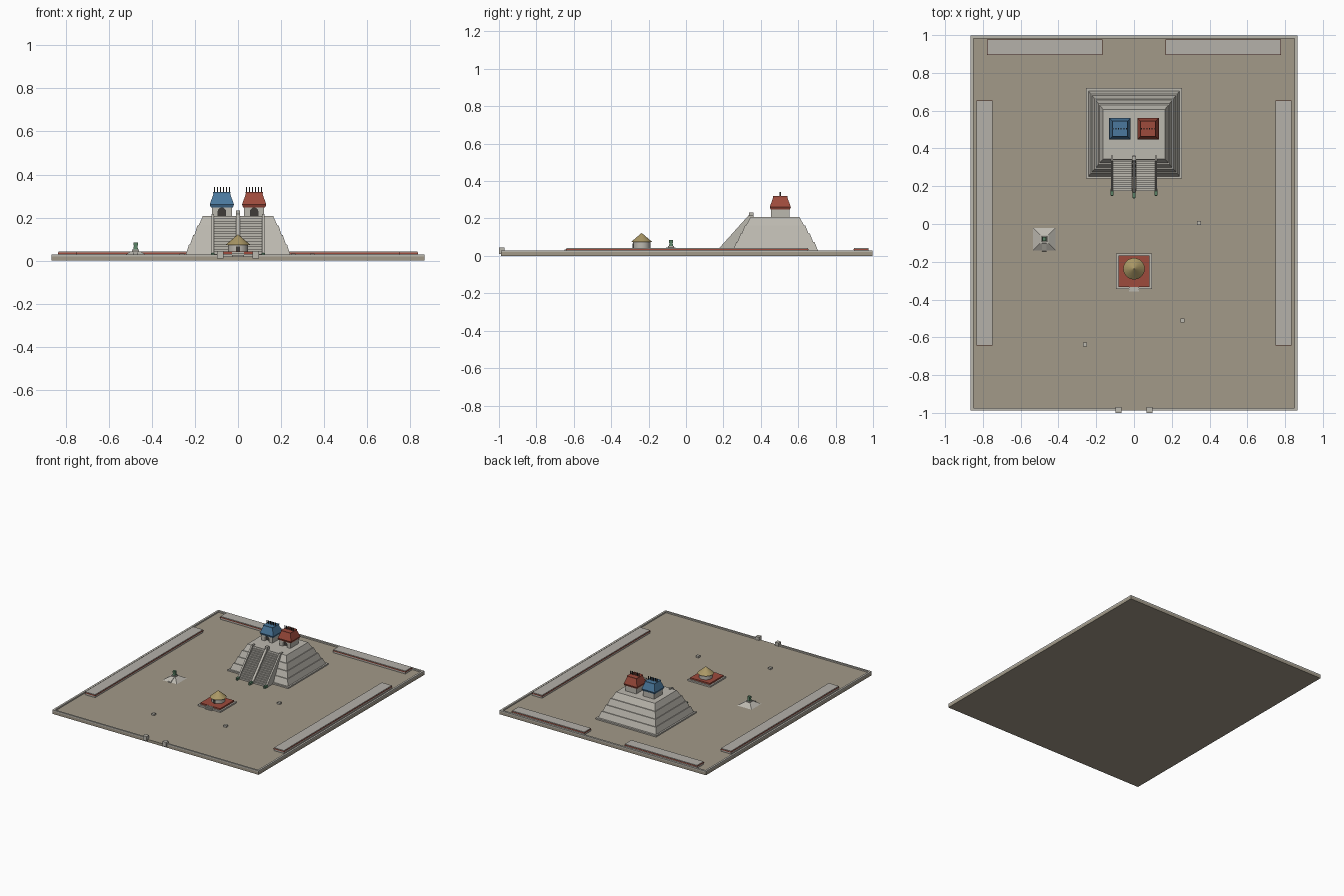
import bpy, bmesh, math
from mathutils import Vector

if "Cube" in bpy.data.objects:
    bpy.data.objects.remove(bpy.data.objects["Cube"])

def mat(name, c):
    m = bpy.data.materials.new(name)
    m.diffuse_color = (*c, 1)
    m.use_nodes = True
    m.node_tree.nodes["Principled BSDF"].inputs["Base Color"].default_value = m.diffuse_color
    return m

GROUND = mat("earth", (0.36, 0.32, 0.25))
STONE = mat("stone", (0.50, 0.48, 0.43))
PALE = mat("pale_stone", (0.46, 0.44, 0.40))
DARK = mat("dark", (0.05, 0.045, 0.04))
RED = mat("red", (0.34, 0.07, 0.045))
BLUE = mat("blue", (0.07, 0.19, 0.34))
THATCH = mat("thatch", (0.40, 0.31, 0.13))
GREEN = mat("green", (0.10, 0.22, 0.13))

def finish(name, bm, m):
    bmesh.ops.recalc_face_normals(bm, faces=bm.faces)
    me = bpy.data.meshes.new(name)
    bm.to_mesh(me)
    bm.free()
    ob = bpy.data.objects.new(name, me)
    bpy.context.collection.objects.link(ob)
    me.materials.append(m)
    return ob

def frustum(name, m, b, t, z0, z1):
    """Tapered block; b and t are (x0, x1, y0, y1) at bottom and top."""
    bm = bmesh.new()
    bmesh.ops.create_cube(bm, size=2)
    for v in bm.verts:
        r, z = (t, z1) if v.co.z > 0 else (b, z0)
        v.co = (r[1] if v.co.x > 0 else r[0], r[3] if v.co.y > 0 else r[2], z)
    return finish(name, bm, m)

def box(name, m, x0, x1, y0, y1, z0, z1):
    return frustum(name, m, (x0, x1, y0, y1), (x0, x1, y0, y1), z0, z1)

def sq(cx, cy, h):
    return (cx - h, cx + h, cy - h, cy + h)

def prism(name, m, pts, a, b, axis):
    """Extrude a (horizontal, z) profile from a to b along axis x or y."""
    bm = bmesh.new()
    vs = [bm.verts.new((a, p, z) if axis == 'x' else (p, a, z)) for p, z in pts]
    f = bm.faces.new(vs)
    r = bmesh.ops.extrude_face_region(bm, geom=[f])
    d = Vector((b - a, 0, 0)) if axis == 'x' else Vector((0, b - a, 0))
    bmesh.ops.translate(bm, verts=[v for v in r["geom"] if isinstance(v, bmesh.types.BMVert)], vec=d)
    return finish(name, bm, m)

def cone(name, m, x, y, r0, r1, z0, z1, n=24):
    bm = bmesh.new()
    bmesh.ops.create_cone(bm, cap_ends=True, segments=n, radius1=r0, radius2=r1, depth=z1 - z0)
    bmesh.ops.translate(bm, verts=bm.verts, vec=(x, y, (z0 + z1) / 2))
    ob = finish(name, bm, m)
    for p in ob.data.polygons:
        p.use_smooth = len(p.vertices) <= 4
    return ob

G = 0.02   # ground level

# Plaza and low enclosure wall with a front gate
box("plaza_ground", GROUND, -0.865, 0.865, -0.988, 0.997, 0, G)
box("wall_back", STONE, -0.865, 0.865, 0.982, 0.997, G, 0.03)
for s in (-1, 1):
    xs = sorted((s * 0.85, s * 0.865))
    box("wall_side", STONE, *xs, -0.988, 0.982, G, 0.03)
    xs = sorted((s * 0.08, s * 0.85))
    box("wall_front", STONE, *xs, -0.988, -0.975, G, 0.03)
    xs = sorted((s * 0.067, s * 0.097))
    box("gate_pillar", STONE, *xs, -1.0, -0.97, 0.01, 0.045)

# Long low platforms with red bands
def platform(x0, x1, y0, y1):
    box("platform_base", PALE, x0, x1, y0, y1, G, 0.032)
    e = 0.002
    box("platform_band", RED, x0 - e, x1 + e, y0 - e, y1 + e, 0.032, 0.038)
    box("platform_cap", PALE, x0, x1, y0, y1, 0.038, 0.043)

for s in (-1, 1):
    platform(*sorted((s * 0.75, s * 0.833)), -0.64, 0.652)
    platform(*sorted((s * 0.17, s * 0.775)), 0.897, 0.975)

# Stepped pyramid: plinth plus sloped tiers
TOP, N = 0.208, 4
box("pyramid_plinth", STONE, -0.254, 0.254, 0.24, 0.72, G, 0.03)
base, top = (-0.242, 0.242, 0.252, 0.705), (-0.163, 0.163, 0.345, 0.606)
def ring(t):
    return [a + (b - a) * t for a, b in zip(base, top)]
h = (TOP - 0.03) / N
for i in range(N):
    z = 0.03 + i * h
    a, b = ring(i / N), ring((i + 0.72) / N if i < N - 1 else 1)
    frustum("pyramid_tier", STONE, a, b, z, z + h)

# Twin stairways
Y0, Y1, n = 0.175, 0.352, 16
dy, dz = (Y1 - Y0) / n, (TOP - G) / n
steps = [(Y0, G)]
for i in range(n):
    steps += [(Y0 + i * dy, G + (i + 1) * dz), (Y0 + (i + 1) * dy, G + (i + 1) * dz)]
steps.append((Y1, G))
for s in (-1, 1):
    prism("stairway", STONE, steps, s * 0.010, s * 0.112, 'x')

# Balustrades, carved heads at the foot and blocks at the top
rail = [(Y0 - 0.014, G), (Y0 - 0.006, 0.032), (Y1 - 0.018, TOP + 0.008), (Y1 + 0.01, TOP + 0.008), (Y1 + 0.01, G)]
for x in (-0.117, 0, 0.117):
    w = 0.009 if x == 0 else 0.006
    prism("balustrade", STONE, rail, x - w, x + w, 'x')
    f = 0.138 if x == 0 else 0.152
    box("carved_head", GREEN, x - 0.008, x + 0.008, f, f + 0.03, G, 0.037)
    box("carved_snout", GREEN, x - 0.005, x + 0.005, f - 0.004, f, G, 0.029)
box("altar_block", STONE, -0.010, 0.010, 0.336, 0.36, TOP, 0.233)

# Twin temples on the summit
def temple(cx, m):
    cy, z = 0.504, TOP
    hw, d, top_z = 0.046, 0.017, 0.254
    box("temple_body", STONE, cx - hw, cx + hw, cy - 0.028, cy + 0.05, z, top_z)
    arch = [(d * math.cos(math.pi * k / 8), z + 0.022 + 0.015 * math.sin(math.pi * k / 8)) for k in range(9)]
    front = [(hw, z), (hw, top_z), (-hw, top_z), (-hw, z), (-d, z)] + arch[::-1] + [(d, z)]
    prism("temple_front", STONE, [(cx + x, zz) for x, zz in front], cy - 0.05, cy - 0.028, 'y')
    box("doorway_shadow", DARK, cx - d, cx + d, cy - 0.030, cy - 0.0275, z, z + 0.037)
    frustum("roof_eave", m, sq(cx, cy, 0.051), sq(cx, cy, 0.057), 0.248, 0.262)
    frustum("roof", m, sq(cx, cy, 0.056), sq(cx, cy, 0.038), 0.262, 0.312)
    box("roof_cap", m, *sq(cx, cy, 0.040), 0.312, 0.319)
    for k in range(6):
        x = cx - 0.035 + 0.014 * k
        box("roof_crest", DARK, x - 0.0025, x + 0.0025, cy - 0.003, cy + 0.003, 0.319, 0.342)

temple(-0.075, BLUE)
temple(0.075, RED)

# Round temple on a red square platform
cy = -0.25
box("round_temple_plinth", STONE, *sq(0, cy, 0.095), G, 0.031)
box("round_temple_platform", RED, *sq(0, cy, 0.083), 0.031, 0.042)
for k in range(3):
    box("platform_step", STONE, -0.027, 0.027, -0.357 + 0.009 * k, -0.325, G, 0.027 + 0.007 * k)
cone("round_temple_wall", STONE, 0, -0.237, 0.046, 0.046, 0.042, 0.076)
cone("round_temple_roof", THATCH, 0, -0.237, 0.057, 0.001, 0.074, 0.122)
box("round_temple_door", DARK, -0.010, 0.010, -0.285, -0.275, 0.042, 0.066)

# Small shrine with a figure
sx, sy = -0.475, -0.08
frustum("shrine_base", STONE, sq(sx, sy, 0.06), sq(sx, sy, 0.022), G, 0.044)
prism("shrine_steps", STONE, [(sy - 0.065, G), (sy - 0.063, 0.026), (sy - 0.022, 0.046), (sy - 0.015, G)],
      sx - 0.012, sx + 0.012, 'x')
box("shrine_top", STONE, *sq(sx, sy, 0.016), 0.044, 0.052)
frustum("figure_body", GREEN, sq(sx, sy, 0.011), sq(sx, sy, 0.008), 0.052, 0.070)
box("figure_head", GREEN, *sq(sx, sy, 0.010), 0.070, 0.084)

# Scattered stone blocks
for x, y in ((0.344, 0.005), (0.256, -0.51), (-0.26, -0.638)):
    box("loose_block", STONE, *sq(x, y, 0.011), G, 0.033)
